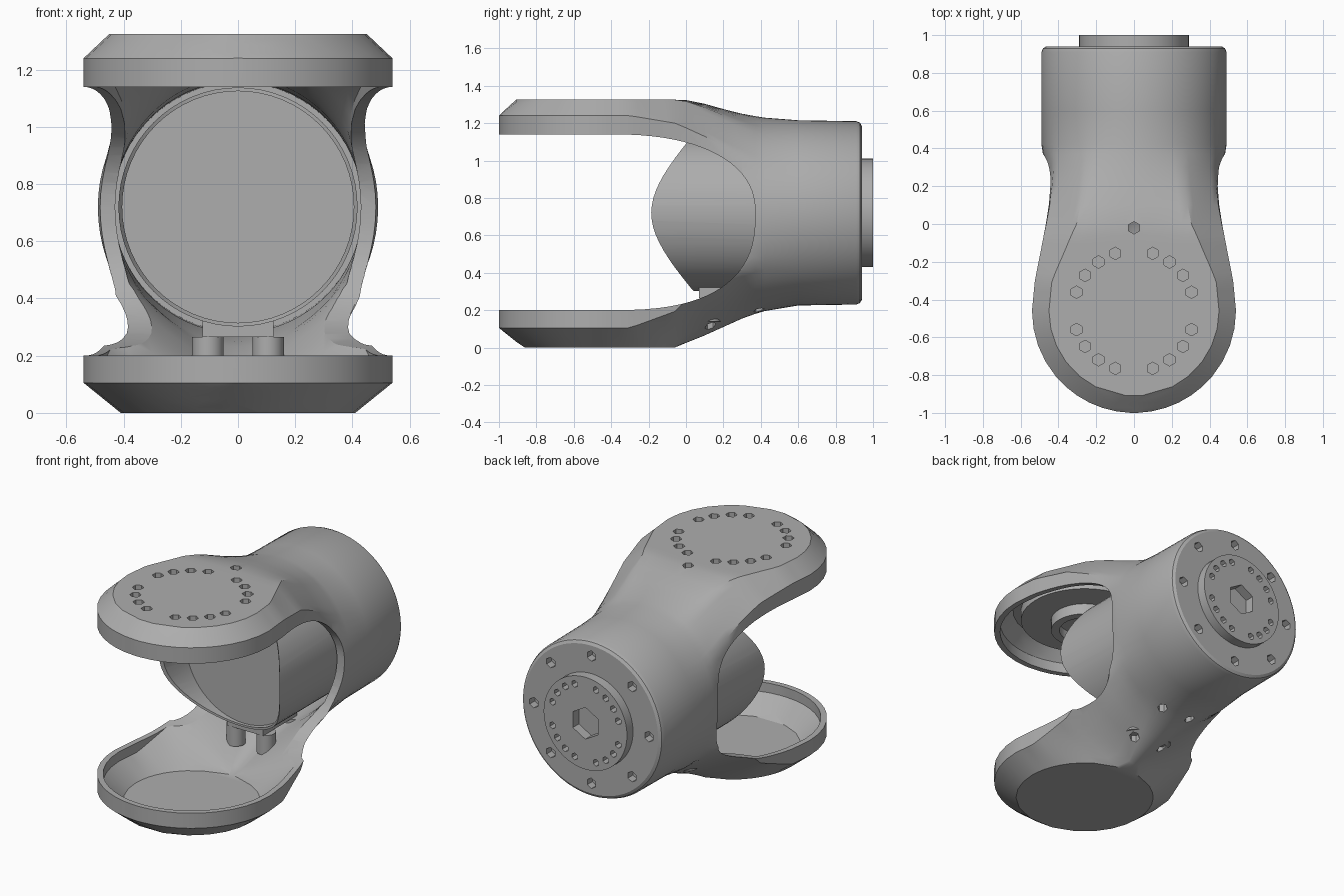
import bpy, bmesh
from math import sin, cos, pi, sqrt, radians
from mathutils import Matrix, Vector

cube = bpy.data.objects.get("Cube")
if cube:
    bpy.data.objects.remove(cube, do_unlink=True)

grey = bpy.data.materials.new("machined grey")
grey.use_nodes = True
colour = (0.42, 0.42, 0.42, 1)
grey.diffuse_color = colour
grey.node_tree.nodes["Principled BSDF"].inputs["Base Color"].default_value = colour

MID = 0.72       # height of the barrel axis
PIVOT = -0.46    # y of the fork pivot axis

# Neck stations: y, half width, top, bottom, roundness
STATIONS = [
    (-0.46, 0.54, 1.325, 0, 0), (-0.3, 0.525, 1.325, 0, 0),
    (-0.15, 0.495, 1.325, 0, 0), (-0.06, 0.478, 1.325, 0, 0),
    (0, 0.47, 1.323, 0.025, 0.08), (0.1, 0.462, 1.303, 0.065, 0.25),
    (0.2, 0.462, 1.275, 0.11, 0.45), (0.3, 0.47, 1.25, 0.155, 0.7),
    (0.37, 0.482, 1.237, 0.18, 0.87), (0.42, 0.49, 1.229, 0.195, 1),
    (0.6, 0.49, 1.215, 0.225, 1), (0.91, 0.49, 1.21, 0.23, 1),
    (0.93, 0.482, 1.202, 0.238, 1), (0.94, 0.465, 1.185, 0.255, 1),
]


def lerp(a, b, f):
    return a + (b - a) * f


def station(y):
    for a, b in zip(STATIONS, STATIONS[1:]):
        if y <= b[0]:
            f = max(0, (y - a[0]) / (b[0] - a[0]))
            return [lerp(p, q, f) for p, q in zip(a, b)][1:]
    return list(STATIONS[-1][1:])


def section(y, t, n=6):
    """Closed cross-section at y, inset by t: chamfered block easing into an ellipse."""
    w, top, bottom, blend = station(y)
    if t:
        t += 0.02 * blend
    w, top, bottom = w - t, top - t, bottom + t
    d = y - PIVOT
    grow = min(1, max(0, (y + 0.3) / 0.3))   # chamfers widen towards the neck

    def edge(f, flat):
        """Half width across a chamfer, from the flat (0) to the side wall (1)."""
        if d < 0:
            r = lerp(max(flat, -d), w, f)
            return sqrt(max(r * r - d * d, 0))
        return lerp(sqrt(max(flat * flat - d * d, 0.0004)), w, f)

    def half(flat, tip, drop, keep):
        if d < 0:
            k = min(1, (w + d) / (w - flat))
            tip, drop = tip - drop * (1 - k), drop * k
        inner = edge(0, flat) if not keep or d < 0 else w - 0.09 - 0.07 * grow
        pts = [(inner * i / n, tip) for i in range(n)]
        for i in range(n):
            x = edge(i / n, flat) if not keep or d < 0 else lerp(inner, w, i / n)
            pts.append((x, tip - drop * i / n))
        return pts + [(w if d >= 0 else edge(1, flat), lerp(tip - drop, MID, i / n))
                      for i in range(n + 1)]

    upper = half(0.45 - t * 0.6, top, 0.085 + 0.05 * grow, True)
    lower = half(0.41 - t * 0.6, bottom, -0.105 - 0.11 * grow, False)
    pts = upper + lower[-2::-1]
    out = []
    for i, (x, z) in enumerate(pts):
        a = pi * i / (len(pts) - 1)
        h = top - MID if cos(a) > 0 else MID - bottom
        out.append(Vector((lerp(x, w * sin(a), blend), y, lerp(z, MID + h * cos(a), blend))))
    return out + [Vector((-p.x, p.y, p.z)) for p in out[-2:0:-1]]


def finish(name, bm):
    bmesh.ops.remove_doubles(bm, verts=bm.verts, dist=1e-5)
    bmesh.ops.recalc_face_normals(bm, faces=bm.faces)
    me = bpy.data.meshes.new(name)
    bm.to_mesh(me)
    bm.free()
    me.materials.append(grey)
    ob = bpy.data.objects.new(name, me)
    bpy.context.collection.objects.link(ob)
    return ob


def loft(name, t, end):
    ys = [PIVOT - (0.54 - t) * cos(radians(a)) for a in (2, 10, 18, 26, 34, 42, 50, 60, 70, 80)]
    ys += [PIVOT + 0.05 * i for i in range(8)]
    ys += [s[0] for s in STATIONS[3:] if s[0] < end] + [end]
    bm = bmesh.new()
    rings = [[bm.verts.new(p) for p in section(y, t)] for y in ys]
    for a, b in zip(rings, rings[1:]):
        for i in range(len(a)):
            j = (i + 1) % len(a)
            bm.faces.new((a[i], a[j], b[j], b[i]))
    bm.faces.new(rings[0])
    bm.faces.new(rings[-1])
    return finish(name, bm)


def rods(name, spots, radius, lo, hi, axis="Z", sides=6):
    """Cylinders from lo to hi along an axis; spots are (x, y) or (x, z)."""
    bm = bmesh.new()
    for u, v in spots:
        m = Matrix.Translation((u, v, (lo + hi) / 2))
        if axis == "Y":
            m = Matrix.Translation((u, (lo + hi) / 2, v)) @ Matrix.Rotation(pi / 2, 4, "X")
        bmesh.ops.create_cone(bm, cap_ends=True, segments=sides, radius1=radius,
                              radius2=radius, depth=hi - lo, matrix=m)
    return finish(name, bm)


def cut(ob, *cutters):
    for c in cutters:
        mod = ob.modifiers.new("cut", "BOOLEAN")
        mod.operation, mod.solver, mod.object = "DIFFERENCE", "EXACT", c
    deps = bpy.context.evaluated_depsgraph_get()
    me = bpy.data.meshes.new_from_object(ob.evaluated_get(deps))
    ob.modifiers.clear()
    ob.data = me
    for c in cutters:
        bpy.data.objects.remove(c, do_unlink=True)


def circle(count, r, cx, cy, skip=0):
    return [(cx + r * sin(2 * pi * i / count), cy + r * cos(2 * pi * i / count))
            for i in range(count) if not skip or i % skip]


# Side opening between the two fork arms
bm = bmesh.new()
outline = [(-1.2, 0.2), (-1.2, 1.14)]
for i in range(41):
    a = pi / 2 - pi * i / 40
    p, h = (2 / 2.3, 0.42) if a > 0 else (2 / 2.6, 0.52)
    s = abs(sin(a)) ** p * (1 if a > 0 else -1)
    outline.append((-0.4 + 0.77 * max(cos(a), 0) ** p, MID + h * s))
face = bm.faces.new([bm.verts.new((-1, y, z)) for y, z in outline])
ext = bmesh.ops.extrude_face_region(bm, geom=[face])
bmesh.ops.translate(bm, vec=(2, 0, 0), verts=[v for v in ext["geom"] if isinstance(v, bmesh.types.BMVert)])
opening = finish("opening_cutter", bm)

# Hollow forked housing with its bolt holes
housing = loft("fork_housing", 0, 0.94)
boss_spots = [(x, y) for x in (-0.105, 0.105) for y in (0.13, 0.39)]
cut(housing, loft("cavity_cutter", 0.035, 0.87), opening,
    rods("top_hole_cutter", circle(20, 0.32, 0, PIVOT, 5) + [(0, -0.02)], 0.033, 1.2, 1.5),
    rods("under_hole_cutter", boss_spots, 0.03, -0.1, 0.24),
    rods("rear_hole_cutter", circle(8, 0.4, 0, MID), 0.033, 0.89, 1.1, "Y"))

# Motor sleeve, its front scooped out around the pivot axis, with a flat face set inside
motor = rods("motor_sleeve", [(0, MID)], 0.418, -0.3, 0.88, "Y", 64)
cut(motor, rods("bore_cutter", [(0, MID)], 0.405, -0.4, 0.06, "Y", 64),
    rods("scoop_cutter", [(0, PIVOT)], 0.5, -0.5, 2, sides=96))

# Rear output flange with hex socket and bolt ring
flange = rods("rear_flange", [(0, MID)], 0.29, 0.92, 1, "Y", 48)
cut(flange, rods("socket_cutter", [(0, MID)], 0.1, 0.935, 1.1, "Y"),
    rods("flange_hole_cutter", circle(20, 0.24, 0, MID, 5), 0.022, 0.95, 1.1, "Y"))

# Bearing plate and hub under the upper arm
plate = rods("upper_bearing_plate", [(0, PIVOT)], 0.38, 1.22, 1.285, sides=48)
hub = rods("upper_hub", [(0, PIVOT)], 0.2, 1.15, 1.23, sides=48)
cut(hub, rods("hub_bore_cutter", [(0, PIVOT)], 0.15, 1.1, 1.21, sides=48))

# Mounting bosses and cradle beneath the motor
bosses = rods("motor_bosses", boss_spots, 0.055, 0.15, 0.265, sides=24)
for v in bosses.data.vertices:
    if v.co.z < 0.2:
        v.co.z = 0.14 if v.co.y < 0.25 else 0.24
bm = bmesh.new()
bmesh.ops.create_cube(bm, size=1, matrix=Matrix.Translation((0, 0.24, 0.295))
                      @ Matrix.Diagonal((0.25, 0.34, 0.06, 1)))
cradle = finish("motor_cradle", bm)

for ob in (housing, motor, flange, plate, hub, bosses, cradle):
    ob.data.shade_smooth()
    ob.data.set_sharp_from_angle(angle=radians(28))
